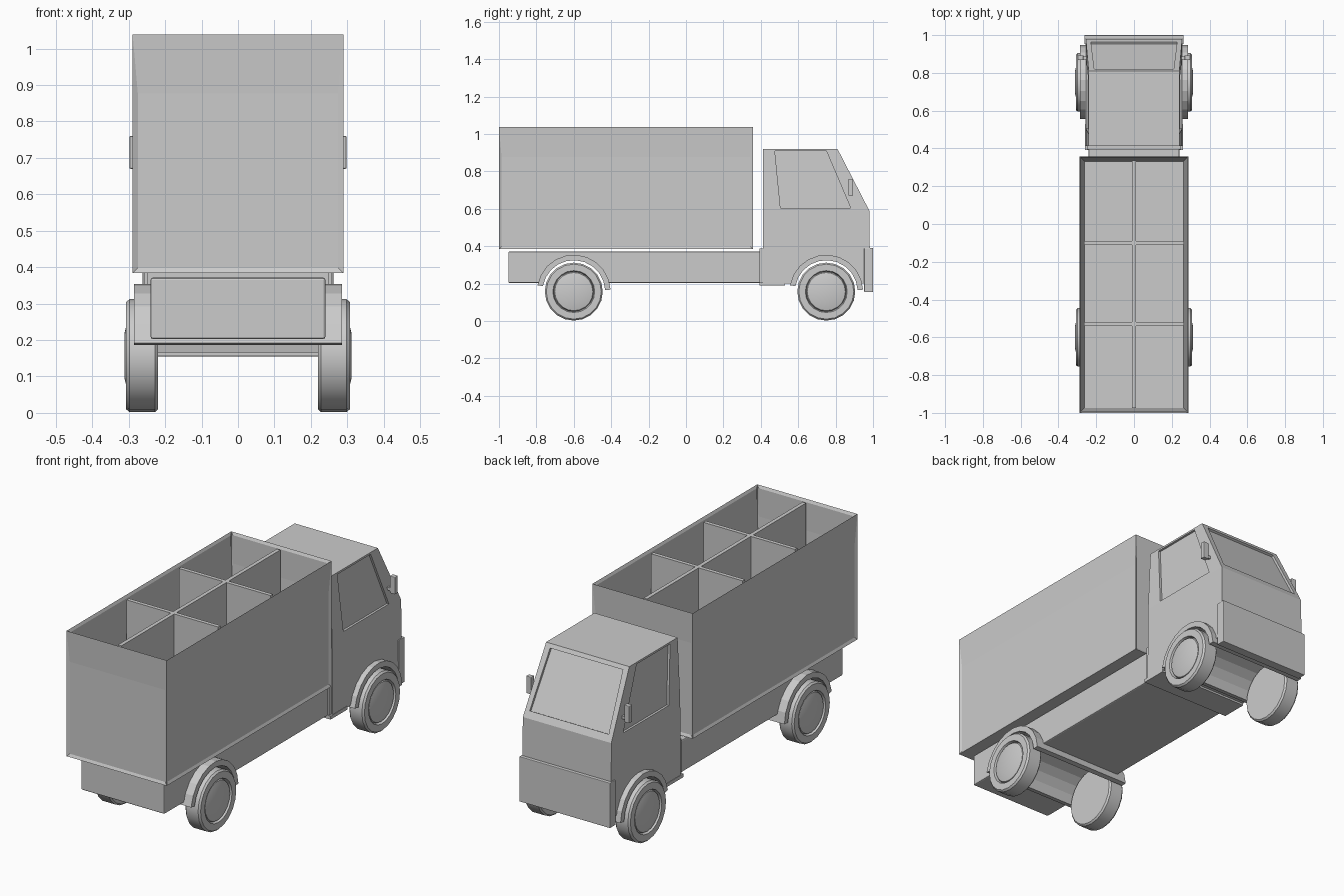
import bpy, bmesh, math
from mathutils import Vector

if "Cube" in bpy.data.objects:
    bpy.data.objects.remove(bpy.data.objects["Cube"])


def finish(bm, name, smooth=False):
    bmesh.ops.recalc_face_normals(bm, faces=bm.faces)
    me = bpy.data.meshes.new(name)
    bm.to_mesh(me)
    bm.free()
    ob = bpy.data.objects.new(name, me)
    bpy.context.collection.objects.link(ob)
    bpy.ops.object.select_all(action='DESELECT')
    bpy.context.view_layer.objects.active = ob
    ob.select_set(True)
    if smooth:
        bpy.ops.object.shade_smooth_by_angle(angle=math.radians(35))
    return ob


def block(name, x, y, z, bevel=0.0):
    bm = bmesh.new()
    bmesh.ops.create_cube(bm, size=1)
    for v in bm.verts:
        v.co = [a[0] + (c + 0.5) * (a[1] - a[0]) for a, c in zip((x, y, z), v.co)]
    if bevel:
        bmesh.ops.bevel(bm, geom=bm.edges[:], offset=bevel, segments=2,
                        profile=0.5, affect='EDGES')
    return finish(bm, name)


def loft(name, a, b):
    """Solid between two matching outlines."""
    bm = bmesh.new()
    va, vb = [bm.verts.new(p) for p in a], [bm.verts.new(p) for p in b]
    n = len(va)
    bm.faces.new(va)
    bm.faces.new(vb)
    for i in range(n):
        bm.faces.new((va[i], va[(i + 1) % n], vb[(i + 1) % n], vb[i]))
    return finish(bm, name)


def arc(y, r, a0, a1, n):
    return [(y + r * math.cos(math.radians(a0 + (a1 - a0) * i / n)),
             AXLE_Z + r * math.sin(math.radians(a0 + (a1 - a0) * i / n))) for i in range(n + 1)]


def cut(ob, cutter):
    mod = ob.modifiers.new("cut", 'BOOLEAN')
    mod.operation, mod.solver, mod.object = 'DIFFERENCE', 'EXACT', cutter
    bpy.context.view_layer.objects.active = ob
    bpy.ops.object.modifier_apply(modifier=mod.name)
    bpy.data.objects.remove(cutter, do_unlink=True)


AXLE_Z = 0.157
AXLES = {"rear": -0.6, "front": 0.75}

# Cargo box: open top, framed recessed side panels
bm = bmesh.new()
bmesh.ops.create_cube(bm, size=1)
for v in bm.verts:
    v.co = (v.co.x * 0.578, -0.321 + v.co.y * 1.358, 0.711 + v.co.z * 0.654)
bm.normal_update()
sides = [f for f in bm.faces if abs(f.normal.z) < 0.5]
top = [f for f in bm.faces if f.normal.z > 0.5]
bmesh.ops.inset_individual(bm, faces=sides, thickness=0.014, depth=-0.007, use_even_offset=True)
bmesh.ops.inset_individual(bm, faces=top, thickness=0.027, depth=0, use_even_offset=True)
bmesh.ops.translate(bm, verts=top[0].verts[:], vec=(0, 0, -0.62))
finish(bm, "cargo_box")

# Compartment dividers
block("long_divider", (-0.01, 0.01), (-0.975, 0.335), (0.41, 1.03))
for i, y in enumerate((-0.53, -0.1)):
    block(f"cross_divider_{i}", (-0.264, 0.264), (y - 0.01, y + 0.01), (0.41, 1.03))

# Chassis
chassis = block("chassis", (-0.24, 0.24), (-0.95, 0.43), (0.203, 0.371), 0.006)

# Cab: tapered towards the roof
profile = [(0.412, 0.2, 0.258), (0.412, 0.6, 0.255), (0.412, 0.92, 0.24),
           (0.81, 0.92, 0.24), (0.98, 0.59, 0.255), (0.985, 0.2, 0.258)]
bm = bmesh.new()
pairs = [[bm.verts.new((s * w, y, z)) for s in (-1, 1)] for y, z, w in profile]
for i in range(6):
    a, b = pairs[i], pairs[(i + 1) % 6]
    bm.faces.new((a[0], b[0], b[1], a[1]))
for k in (0, 1):
    p = [q[k] for q in pairs]
    bm.faces.new((p[0], p[1], p[4], p[5]))
    bm.faces.new(p[1:5])
cab = finish(bm, "cab")

# Side window recesses
window = [(0.475, 0.91), (0.75, 0.91), (0.88, 0.605), (0.505, 0.605)]
for s in (-1, 1):
    inner = [(s * (0.243 - (z - 0.6) * 0.047), y, z) for y, z in window]
    outer = [(s * 0.4, y, z) for y, z in window]
    cut(cab, loft("window_cutter", inner, outer))

# Windscreen recess
n = Vector((0, 0.889, 0.458))
hi, lo = Vector((0, 0.81, 0.92)), Vector((0, 0.98, 0.59))
corners = [hi.lerp(lo, t) + Vector((x, 0, 0))
           for x, t in ((-0.21, 0.06), (0.21, 0.06), (0.228, 0.9), (-0.228, 0.9))]
cut(cab, loft("screen_cutter", [p - n * 0.012 for p in corners], [p + n * 0.1 for p in corners]))

# Wheel arches through the body, lined by fenders
for name, y in AXLES.items():
    ring = arc(y, 0.178, 0, 360, 32)[:-1]
    body = chassis if name == "rear" else cab
    cut(body, loft("arch_cutter", [(-0.5, *p) for p in ring], [(0.5, *p) for p in ring]))
    band = arc(y, 0.197, 3, 170, 10) + arc(y, 0.168, 170, 3, 10)
    loft(name + "_fender", [(-0.285, *p) for p in band], [(0.285, *p) for p in band])

# Bumper, rear cab bracket, cab steps and mirrors
block("bumper", (-0.262, 0.262), (0.953, 1.0), (0.155, 0.39), 0.003)
block("cab_bracket", (-0.25, 0.25), (0.394, 0.42), (0.2, 0.388))
block("cab_step", (-0.26, 0.26), (0.392, 0.53), (0.19, 0.208))
for s, side in ((-1, "left"), (1, "right")):
    block(side + "_mirror", sorted((s * 0.268, s * 0.298)), (0.868, 0.893), (0.67, 0.76), 0.003)
    block(side + "_mirror_arm", sorted((s * 0.235, s * 0.275)), (0.872, 0.886), (0.68, 0.695))

# Wheels: turned tyre and domed hub
tyre = [(0.147, 0.22), (0.155, 0.228), (0.155, 0.298), (0.147, 0.307), (0.112, 0.307),
        (0.107, 0.292), (0.102, 0.302), (0.06, 0.312)]
SEG = 20
for axle, y in AXLES.items():
    for s, side in ((-1, "left"), (1, "right")):
        bm = bmesh.new()
        rings = [[bm.verts.new((s * x, y + r * math.cos(k * math.tau / SEG),
                                AXLE_Z + r * math.sin(k * math.tau / SEG)))
                  for k in range(SEG)] for r, x in tyre]
        for a, b in zip(rings, rings[1:]):
            for k in range(SEG):
                j = (k + 1) % SEG
                bm.faces.new((a[k], a[j], b[j], b[k]))
        bm.faces.new(rings[0])
        bm.faces.new(rings[-1])
        finish(bm, f"{axle}_{side}_wheel", True)
